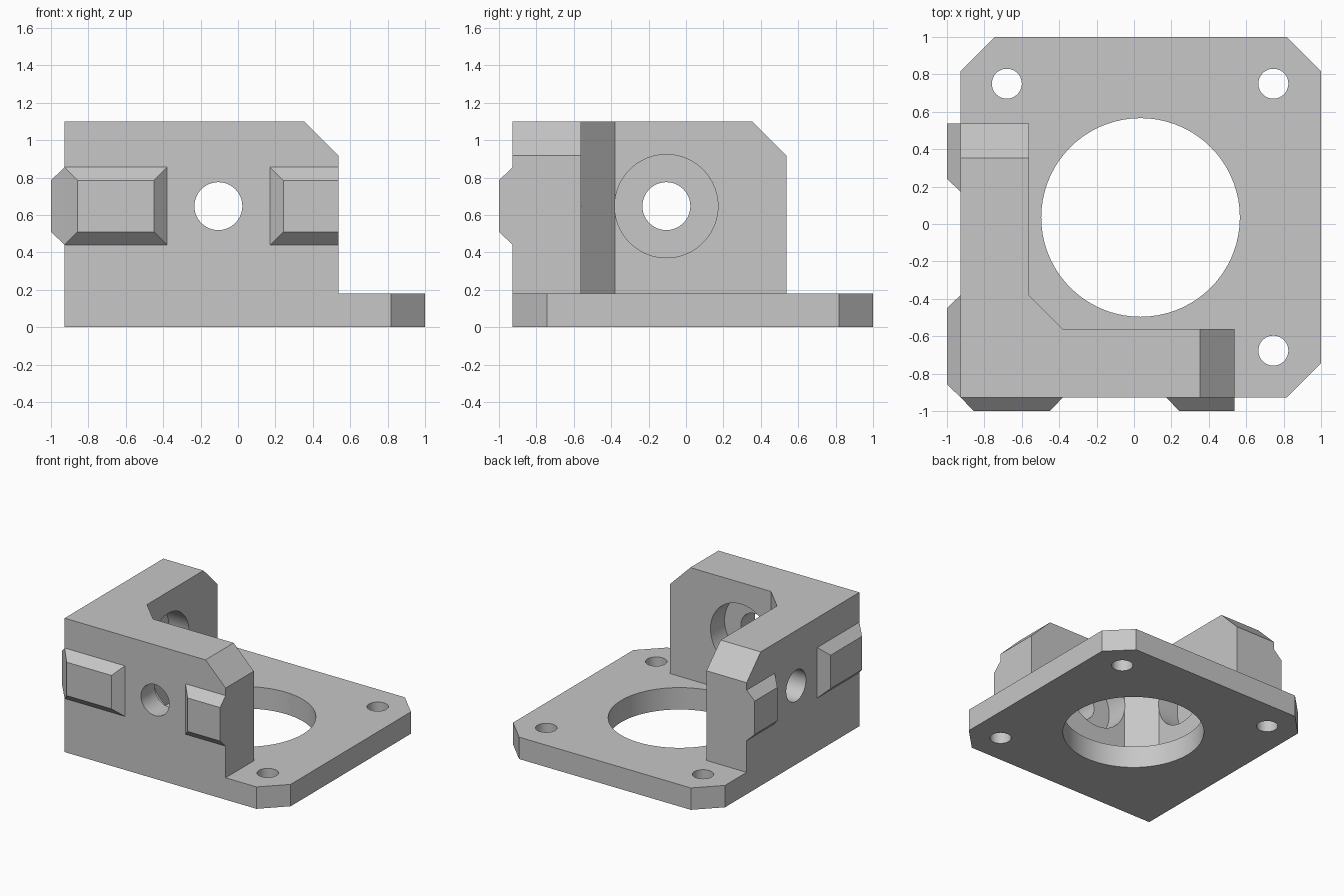
import bpy, bmesh, math

cube = bpy.data.objects.get("Cube")
if cube:
    bpy.data.objects.remove(cube, do_unlink=True)

grey = bpy.data.materials.new("light grey")
grey.use_nodes = True
COLOUR = (0.57, 0.57, 0.57, 1)
grey.diffuse_color = COLOUR
grey.node_tree.nodes["Principled BSDF"].inputs["Base Color"].default_value = COLOUR

WALL_END, TOP, SLAB = 0.537, 1.1, 0.18
OUTER, INNER = -0.927, -0.562
CH = 0.183                      # shared chamfer size


# Orientation maps: (profile u, profile v, depth) -> world position
def upright(u, v, d):
    return (u, v, d)


def front(u, v, d):
    return (u, d, v)


def right(u, v, d):
    return (d, u, v)


def loft(name, start, end, d0, d1, place):
    """Solid between two matching outlines at depths d0 and d1."""
    bm = bmesh.new()
    a = [bm.verts.new(place(u, v, d0)) for u, v in start]
    b = [bm.verts.new(place(u, v, d1)) for u, v in end]
    bm.faces.new(a)
    bm.faces.new(b)
    for i in range(len(a)):
        j = (i + 1) % len(a)
        bm.faces.new((a[i], a[j], b[j], b[i]))
    bmesh.ops.recalc_face_normals(bm, faces=bm.faces)
    mesh = bpy.data.meshes.new(name)
    bm.to_mesh(mesh)
    bm.free()
    mesh.materials.append(grey)
    obj = bpy.data.objects.new(name, mesh)
    bpy.context.collection.objects.link(obj)
    return obj


def prism(name, outline, d0, d1, place):
    return loft(name, outline, outline, d0, d1, place)


def circle(u, v, r, n=72):
    return [(u + r * math.cos(2 * math.pi * i / n),
             v + r * math.sin(2 * math.pi * i / n)) for i in range(n)]


def rect(u0, u1, v0, v1):
    return [(u0, v0), (u1, v0), (u1, v1), (u0, v1)]


def activate(obj):
    bpy.ops.object.select_all(action="DESELECT")
    obj.select_set(True)
    bpy.context.view_layer.objects.active = obj


def cut(obj, cutter):
    """Subtract a cutter and discard it."""
    cutter.hide_render = True
    activate(obj)
    mod = obj.modifiers.new("cut", "BOOLEAN")
    mod.operation = "DIFFERENCE"
    mod.solver = "EXACT"
    mod.object = cutter
    bpy.ops.object.modifier_apply(modifier=mod.name)
    bpy.data.objects.remove(cutter, do_unlink=True)


def smooth(obj):
    activate(obj)
    bpy.ops.object.shade_smooth_by_angle(angle=math.radians(30))


# Base plate: square with three clipped corners
plate = prism("base_plate", [
    (OUTER, OUTER), (1 - CH, OUTER), (1, OUTER + CH), (1, 1 - CH),
    (1 - CH, 1), (OUTER + CH, 1), (OUTER, 1 - CH)], 0, SLAB, upright)

# Large opening and three screw holes
holes = [(0.035, 0.035, 0.531), (-0.68, 0.75, 0.08),
         (0.745, 0.75, 0.08), (0.745, -0.677, 0.08)]
for u, v, r in holes:
    cut(plate, prism("hole_cutter", circle(u, v, r), -0.1, SLAB + 0.1, upright))
smooth(plate)

# L-shaped corner wall with a chamfered inside corner
wall = prism("corner_wall", [
    (OUTER, OUTER), (WALL_END, OUTER), (WALL_END, INNER), (INNER + CH, INNER),
    (INNER, INNER + CH), (INNER, WALL_END), (OUTER, WALL_END)], SLAB, TOP, upright)

# Sloped wall ends, bolt holes and inside counterbores
E = 0.05
slope = [(WALL_END - CH - E, TOP + E), (WALL_END + E, TOP - CH - E),
         (WALL_END + E, TOP + E)]
BOLT_U, BOLT_Z = -0.105, 0.647
for place in (front, right):
    cut(wall, prism("slope_cutter", slope, OUTER - 0.1, INNER + 0.1, place))
    cut(wall, prism("bolt_cutter", circle(BOLT_U, BOLT_Z, 0.128),
                    OUTER - 0.1, INNER + 0.1, place))
    cut(wall, prism("bore_cutter", circle(BOLT_U, BOLT_Z, 0.276),
                    INNER - CH, INNER + 0.1, place))
smooth(wall)

# Bevelled clips on the two outer faces
B = 0.07
Z0, Z1 = 0.44, 0.855
for side, place in (("front", front), ("right", right)):
    loft(side + "_corner_clip", rect(OUTER, -0.38, Z0, Z1),
         rect(OUTER + B, -0.38 - B, Z0 + B, Z1 - B), OUTER, -1, place)
    loft(side + "_end_clip", rect(0.172, WALL_END, Z0, Z1),
         rect(0.172 + B, WALL_END, Z0 + B, Z1 - B), OUTER, -1, place)
